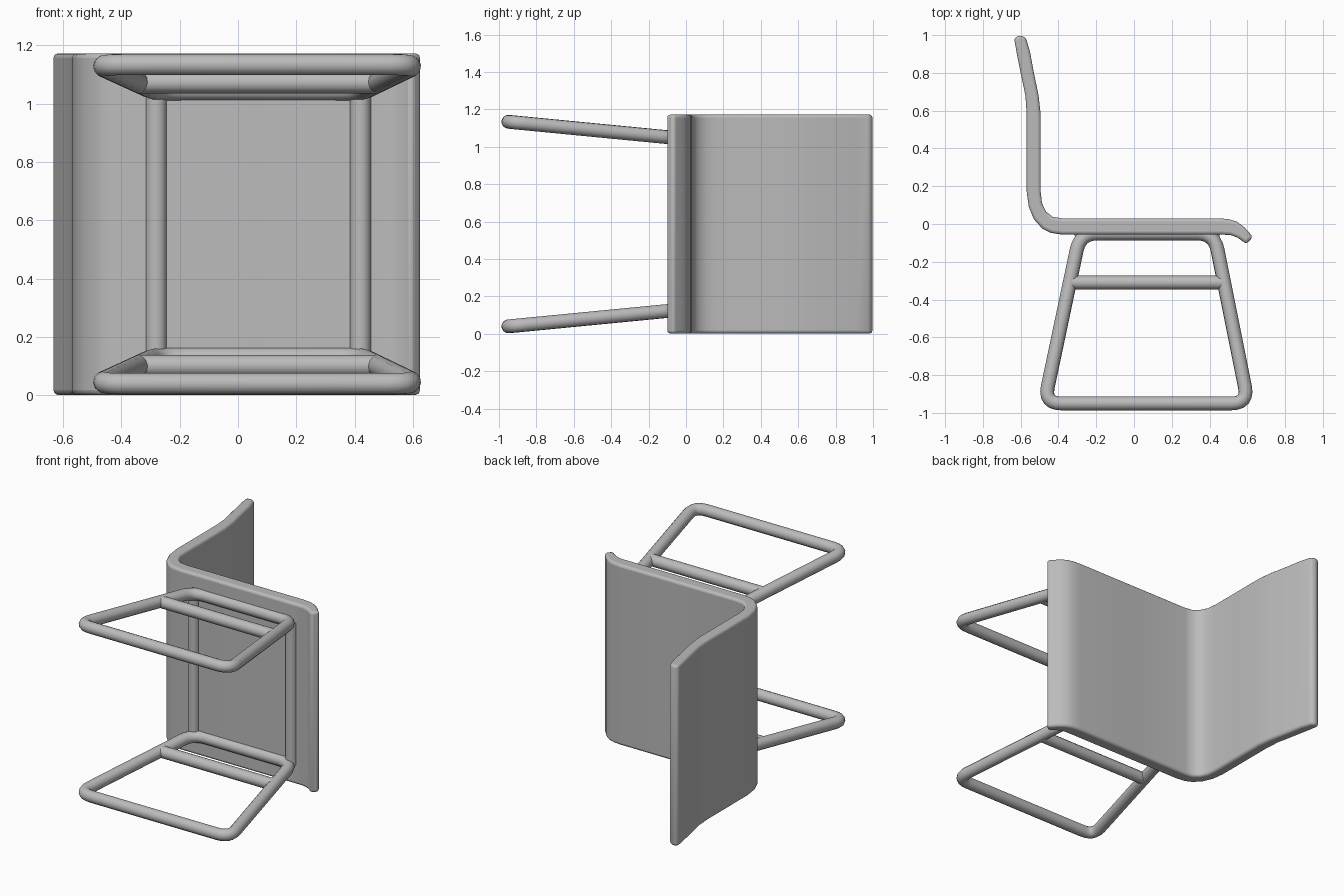
import bpy, bmesh
from mathutils import Vector

if "Cube" in bpy.data.objects:
    bpy.data.objects.remove(bpy.data.objects["Cube"])

MID, HALF, R = 0.587, 0.585, 0.037   # centre height, half width, tube radius

grey = bpy.data.materials.new("light_grey")
grey.diffuse_color = (0.5, 0.5, 0.5, 1)
grey.use_nodes = True
grey.node_tree.nodes["Principled BSDF"].inputs["Base Color"].default_value = grey.diffuse_color


def rounded(points, radius, cyclic, steps=6):
    """Replace corners of a path with smooth arcs."""
    pts = [Vector(p) for p in points]
    out = []
    for i, p in enumerate(pts):
        if not cyclic and i in (0, len(pts) - 1):
            out.append(p)
            continue
        a, b = pts[i - 1], pts[(i + 1) % len(pts)]
        p0 = p + (a - p).normalized() * radius
        p1 = p + (b - p).normalized() * radius
        for k in range(steps + 1):
            t = k / steps
            out.append(p0 * (1 - t) ** 2 + p * 2 * t * (1 - t) + p1 * t * t)
    return out


def finish(ob, angle):
    ob.data.materials.clear()
    ob.data.materials.append(grey)
    bpy.ops.object.select_all(action='DESELECT')
    ob.select_set(True)
    bpy.context.view_layer.objects.active = ob
    if ob.type == 'CURVE':
        bpy.ops.object.convert(target='MESH')
    bpy.ops.object.shade_smooth_by_angle(angle=angle)


def tube(name, points, cyclic=False, corner=0.1):
    cu = bpy.data.curves.new(name, 'CURVE')
    cu.dimensions = '3D'
    cu.bevel_depth = R
    cu.bevel_resolution = 4
    cu.use_fill_caps = True
    path = rounded(points, corner, cyclic)
    sp = cu.splines.new('POLY')
    sp.points.add(len(path) - 1)
    for q, p in zip(sp.points, path):
        q.co = (*p, 1)
    sp.use_cyclic_u = cyclic
    ob = bpy.data.objects.new(name, cu)
    bpy.context.collection.objects.link(ob)
    finish(ob, 1.0)


# Seat and backrest: one bent sheet, the profile swept across the width
outer = [(-0.635, 0.985), (-0.622, 0.91), (-0.60, 0.80), (-0.575, 0.68), (-0.568, 0.58),
         (-0.568, 0.38), (-0.568, 0.17), (-0.557, 0.09), (-0.53, 0.025), (-0.485, -0.025),
         (-0.44, -0.047), (-0.38, -0.056), (0.05, -0.056), (0.46, -0.056),
         (0.51, -0.058), (0.55, -0.073), (0.595, -0.106)]
inner = [(0.63, -0.068), (0.585, -0.018), (0.545, 0.012), (0.50, 0.026), (0.45, 0.03),
         (0.05, 0.03), (-0.38, 0.03), (-0.43, 0.038), (-0.465, 0.065), (-0.487, 0.11),
         (-0.494, 0.17), (-0.494, 0.38), (-0.494, 0.58), (-0.505, 0.68), (-0.53, 0.80),
         (-0.55, 0.91), (-0.572, 0.985), (-0.60, 1.0)]
bm = bmesh.new()
face = bm.faces.new([bm.verts.new((x, y, MID - HALF)) for x, y in outer + inner])
ext = bmesh.ops.extrude_face_region(bm, geom=[face])
bmesh.ops.translate(bm, vec=(0, 0, 2 * HALF),
                    verts=[g for g in ext['geom'] if isinstance(g, bmesh.types.BMVert)])
bmesh.ops.recalc_face_normals(bm, faces=bm.faces)
me = bpy.data.meshes.new("seat_and_back")
bm.to_mesh(me)
bm.free()
shell = bpy.data.objects.new("seat_and_back", me)
bpy.context.collection.objects.link(shell)
bev = shell.modifiers.new("soft_edges", 'BEVEL')
bev.width, bev.segments, bev.limit_method, bev.angle_limit = 0.018, 3, 'ANGLE', 0.75
finish(shell, 0.8)

# Leg loops on both sides, splayed outward toward the floor runner
for side, label in ((-1, "left"), (1, "right")):
    foot, top = MID + side * 0.547, MID + side * 0.46
    tube("leg_loop_" + label,
         [(-0.285, -0.05, top), (-0.475, -0.95, foot),
          (0.605, -0.95, foot), (0.425, -0.05, top)], True, 0.09)
    bar = top + side * 0.025
    tube("stretcher_" + label, [(-0.34, -0.31, bar), (0.475, -0.31, bar)])

# Rails under the seat that join the two leg loops
for x, label in ((-0.28, "back"), (0.42, "front")):
    tube("seat_rail_" + label, [(x, -0.05, MID - 0.46), (x, -0.05, MID + 0.46)])
